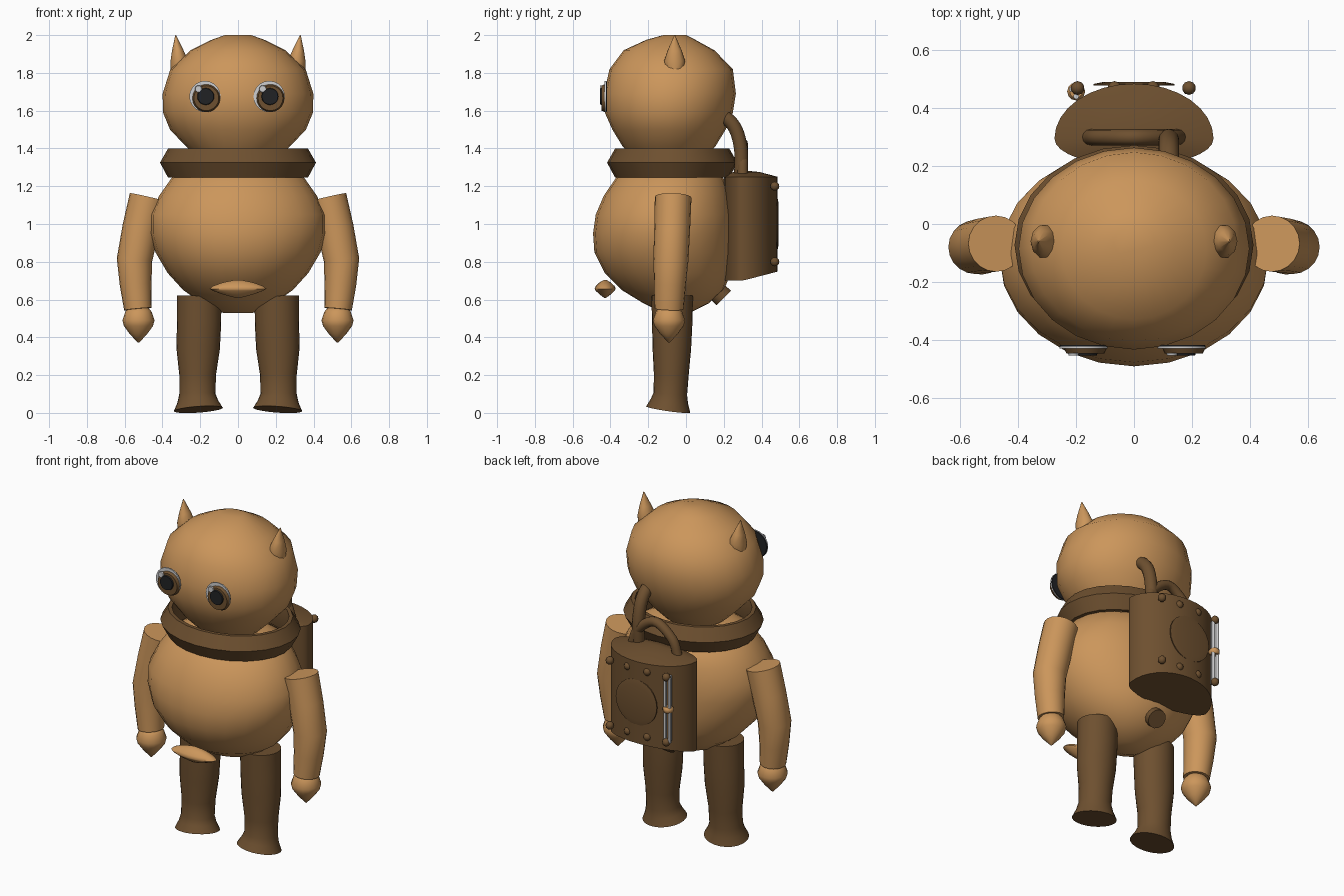
import bpy, bmesh, math
from mathutils import Vector


def material(name, rgb):
    m = bpy.data.materials.new(name)
    m.diffuse_color = (*rgb, 1)
    return m


TAN = material("tan", (0.60, 0.305, 0.105))
BROWN = material("brown", (0.155, 0.08, 0.029))
WHITE = material("pale_grey", (0.62, 0.62, 0.63))
BLACK = material("black", (0.015, 0.016, 0.018))


def finish(name, bm, mat, angle=45):
    bmesh.ops.recalc_face_normals(bm, faces=bm.faces)
    me = bpy.data.meshes.new(name)
    bm.to_mesh(me)
    bm.free()
    ob = bpy.data.objects.new(name, me)
    bpy.context.collection.objects.link(ob)
    me.materials.append(mat)
    bpy.ops.object.select_all(action='DESELECT')
    ob.select_set(True)
    bpy.context.view_layer.objects.active = ob
    bpy.ops.object.shade_smooth_by_angle(angle=math.radians(angle))
    return ob


def loft(name, mat, rings, flat=False, n=20, angle=45, closed=False, ref=(1, 0, 0)):
    """Skin rings (x, y, z, ru, rv); rings follow the path unless flat."""
    bm = bmesh.new()
    pts = [Vector(r[:3]) for r in rings]
    ref = Vector(ref)
    loops = []
    for i, r in enumerate(rings):
        t = Vector((0, 0, 1))
        if not flat:
            t = (pts[min(i + 1, len(pts) - 1)] - pts[max(i - 1, 0)]).normalized()
        u = (ref - t * ref.dot(t)).normalized()
        v = t.cross(u)
        a = [2 * math.pi * k / n for k in range(n)]
        loops.append([bm.verts.new(pts[i] + u * r[3] * math.cos(k) + v * r[-1] * math.sin(k))
                      for k in a])
    pairs = list(zip(loops, loops[1:])) + ([(loops[-1], loops[0])] if closed else [])
    for lo, hi in pairs:
        for k in range(n):
            j = (k + 1) % n
            bm.faces.new((lo[k], lo[j], hi[j], hi[k]))
    if not closed:
        bm.faces.new(loops[0])
        bm.faces.new(loops[-1])
    return finish(name, bm, mat, angle)


def span(z, rx, y0, y1):
    """Flat ring given by half width and front/back limits."""
    return (0, (y0 + y1) / 2, z, rx, (y1 - y0) / 2)


def hose(name, pts, r, ref):
    """Smooth round tube through control points."""
    p = [Vector(q) for q in pts]
    p = [2 * p[0] - p[1]] + p + [2 * p[-1] - p[-2]]
    out = []
    for i in range(1, len(p) - 2):
        a, b, c, d = p[i - 1:i + 3]
        for s in range(5):
            t = s / 5
            q = 0.5 * (2 * b + (c - a) * t + (2 * a - 5 * b + 4 * c - d) * t ** 2
                       + (3 * b - a - 3 * c + d) * t ** 3)
            out.append((*q, r))
    out.append((*p[-2], r))
    return loft(name, BROWN, out, n=12, ref=ref)


# Head and body
loft("head", TAN, [span(1.27, 0.10, -0.18, 0.0), span(1.33, 0.19, -0.26, 0.08),
                   span(1.41, 0.275, -0.335, 0.155), span(1.50, 0.36, -0.39, 0.21),
                   span(1.59, 0.397, -0.43, 0.248), span(1.69, 0.399, -0.434, 0.264),
                   span(1.82, 0.358, -0.405, 0.248), span(1.92, 0.25, -0.33, 0.15),
                   span(1.975, 0.14, -0.21, 0.05), span(2.0, 0.07, -0.12, 0.0)],
     flat=True, n=24, angle=60)
loft("body", TAN, [span(0.53, 0.08, -0.12, 0.02), span(0.58, 0.19, -0.225, 0.12),
                   span(0.65, 0.29, -0.34, 0.20), span(0.74, 0.372, -0.43, 0.238),
                   span(0.85, 0.437, -0.485, 0.257), span(0.95, 0.465, -0.492, 0.26),
                   span(1.05, 0.465, -0.478, 0.257), span(1.15, 0.417, -0.435, 0.235),
                   span(1.25, 0.347, -0.367, 0.195), span(1.32, 0.22, -0.26, 0.09)],
     flat=True, n=24, angle=60)

# Open collar band
loft("collar", BROWN, [span(z, 0.413 - d, -0.418 + d, 0.272 - d) for z, d in
                       ((1.245, 0.043), (1.325, 0), (1.40, 0.043), (1.40, 0.065),
                        (1.325, 0.08), (1.245, 0.065))],
     flat=True, n=24, angle=25, closed=True)

for side, s in (("left", -1), ("right", 1)):
    # Limbs
    loft(side + "_arm", TAN, [(s * 0.477, -0.068, 1.142, 0.098, 0.097),
                              (s * 0.514, -0.073, 0.98, 0.098, 0.095),
                              (s * 0.548, -0.08, 0.81, 0.094, 0.093),
                              (s * 0.542, -0.085, 0.68, 0.084, 0.084),
                              (s * 0.53, -0.09, 0.55, 0.073, 0.077)])
    loft(side + "_hand", TAN, [(s * 0.527, -0.09, z, r) for z, r in
                               ((0.56, 0.05), (0.535, 0.07), (0.49, 0.085), (0.46, 0.077),
                                (0.42, 0.048), (0.372, 0.004))], n=16, angle=60)
    loft(side + "_leg", BROWN, [(s * 0.205, -0.073, 0.62, 0.117, 0.11),
                                (s * 0.206, -0.073, 0.48, 0.117, 0.107),
                                (s * 0.211, -0.075, 0.34, 0.115, 0.102),
                                (s * 0.214, -0.078, 0.20, 0.097, 0.092),
                                (s * 0.215, -0.083, 0.10, 0.096, 0.089),
                                (s * 0.213, -0.088, 0.06, 0.108, 0.10),
                                (s * 0.21, -0.094, 0.018, 0.13, 0.118)], n=24)
    # Ears
    loft(side + "_ear", TAN, [(s * 0.308, -0.06, 1.825, 0.05, 0.048),
                              (s * 0.312, -0.06, 1.865, 0.046, 0.058),
                              (s * 0.32, -0.06, 1.92, 0.03, 0.038),
                              (s * 0.33, -0.06, 2.0, 0.002, 0.002)], n=10, angle=60)
    # Layered thin eye discs
    x = -0.175 if s < 0 else 0.165
    for part, mat, dx, dz, y0, y1, r0, r1 in (
            ("eye_backing", BLACK, 0, 0, -0.419, -0.424, 0.080, 0.083),
            ("eye_white", WHITE, 0, 0, -0.424, -0.431, 0.083, 0.083),
            ("iris", BROWN, 0.007, -0.009, -0.430, -0.447, 0.074, 0.066),
            ("pupil", BLACK, 0.004, 0, -0.446, -0.455, 0.045, 0.042),
            ("eye_glint", WHITE, -0.034, 0.040, -0.446, -0.454, 0.019, 0.017)):
        loft(side + "_" + part, mat, [(x + dx, y0, 1.675 + dz, r0),
                                      (x + dx, y1, 1.675 + dz, r1)], n=20, angle=30)

# Flat lens under the belly
loft("belly_lens", TAN, [(0, -0.428, z, 0.15 * k, 0.056 * k) for z, k in
                         ((0.608, 0.06), (0.628, 0.55), (0.647, 0.9), (0.657, 1.0),
                          (0.672, 0.88), (0.690, 0.55), (0.703, 0.15))],
     flat=True, n=20, angle=60)

# Tail stub
loft("tail_stub", BROWN, [(0, 0.06, 0.745, 0.055), (0, 0.20, 0.608, 0.055)], n=14)

# Back tank: shallow front, domed top, base sloping up toward the rear
tank = loft("tank", BROWN, [(0, 0.295, z, 0.275 * k, 0.19 * k) for z, k in
                            ((0.70, 1), (1.0, 1), (1.25, 1), (1.275, 0.5), (1.283, 0.1))],
            flat=True, n=32, angle=25)
for v in tank.data.vertices:
    if v.co.z < 0.8:
        v.co.z += max(0, v.co.y - 0.30) * 0.26
    if v.co.y < 0.295:
        v.co.y = 0.295 + (v.co.y - 0.295) * 0.5
loft("tank_hatch", BROWN, [(0, 0.478, 1.0, 0.14), (0, 0.484, 1.0, 0.14),
                           (0, 0.490, 1.0, 0.11)], n=24, angle=20)

# Rivets
for i, x in enumerate((-0.195, -0.067, 0.065, 0.19)):
    for z in (0.80, 1.20):
        bm = bmesh.new()
        bmesh.ops.create_uvsphere(bm, u_segments=10, v_segments=6, radius=0.024)
        bmesh.ops.translate(bm, verts=bm.verts, vec=(x, 0.47, z))
        finish("rivet_%d_%s" % (i, "low" if z < 1 else "high"), bm, BROWN, 60)

# Gauge rods and clamp
for i in range(3):
    a = math.radians(30 + 120 * i)
    x, y = -0.20 + 0.017 * math.cos(a), 0.458 + 0.017 * math.sin(a)
    loft("gauge_rod_%d" % i, WHITE, [(x, y, 0.80, 0.010), (x, y, 1.20, 0.010)], n=8)
loft("gauge_clamp", TAN, [(-0.20, 0.458, z, r) for z, r in
                          ((0.982, 0.022), (0.992, 0.031), (1.008, 0.031), (1.018, 0.022))], n=12)

# Hoses
hose("head_hose", [(0.12, 0.29, 1.25), (0.12, 0.292, 1.38), (0.12, 0.268, 1.49),
                   (0.12, 0.22, 1.555), (0.12, 0.15, 1.585)], 0.036, (1, 0, 0))
hose("arch_hose", [(-0.155, 0.30, 1.25), (-0.115, 0.30, 1.35), (0.0, 0.30, 1.425),
                   (0.115, 0.30, 1.35), (0.155, 0.30, 1.25)], 0.028, (0, 1, 0))
